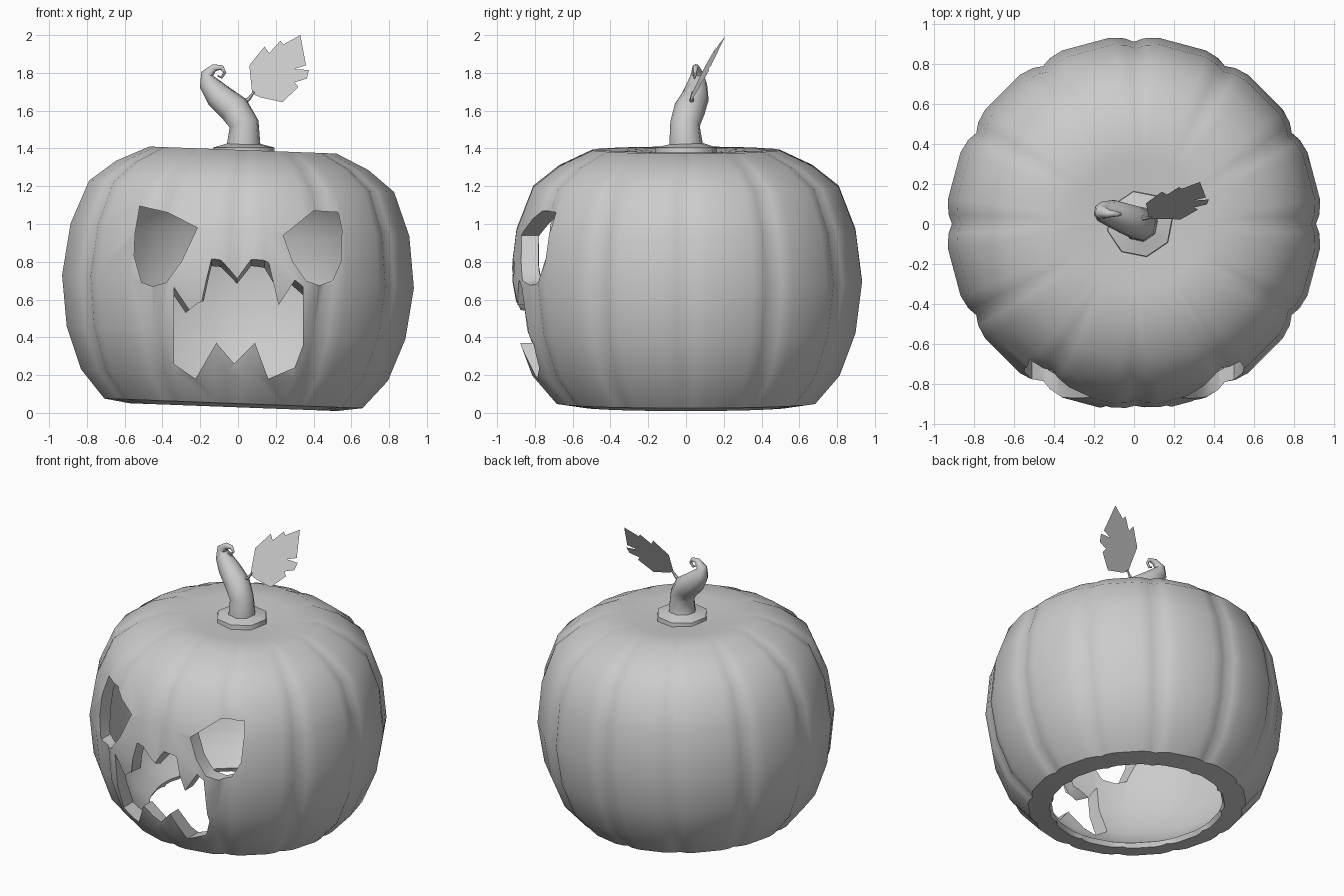
import bpy, bmesh
from math import pi, radians, cos, sin
from mathutils import Matrix, Vector

if "Cube" in bpy.data.objects:
    bpy.data.objects.remove(bpy.data.objects["Cube"])

def make(name, bm, angle=None):
    bmesh.ops.recalc_face_normals(bm, faces=bm.faces)
    me = bpy.data.meshes.new(name)
    bm.to_mesh(me)
    bm.free()
    ob = bpy.data.objects.new(name, me)
    bpy.context.collection.objects.link(ob)
    if angle:
        smooth(ob, angle)
    return ob

def activate(ob):
    bpy.ops.object.select_all(action='DESELECT')
    ob.select_set(True)
    bpy.context.view_layer.objects.active = ob

def smooth(ob, angle):
    activate(ob)
    bpy.ops.object.shade_smooth_by_angle(angle=radians(angle))

def bridge(bm, a, b):
    n = len(a)
    for i in range(n):
        bm.faces.new((a[i], a[(i + 1) % n], b[(i + 1) % n], b[i]))

def fan(bm, ring, co):
    c = bm.verts.new(co)
    for i in range(len(ring)):
        bm.faces.new((ring[i], ring[(i + 1) % len(ring)], c))

# Hollow ribbed body: 12 lobes outside, plain shell inside, open underneath
LOBE = [(0, .97), (3, .99), (7.5, 1), (22.5, 1), (27, .99)]
outer = [(.16, 1.378), (.33, 1.39), (.50, 1.392), (.675, 1.31), (.815, 1.20), (.905, .97),
         (.94, .695), (.905, .425), (.82, .20), (.69, .05), (.555, .03)]
inner = [(.54, .06), (.64, .12), (.74, .24), (.82, .44), (.85, .695),
         (.82, .94), (.73, 1.14), (.47, 1.30), (.2, 1.30)]
bm = bmesh.new()
rings = []
for k, (r, z) in enumerate(outer + inner):
    ring = []
    for lobe in range(12):
        for deg, f in LOBE:
            a = radians(lobe * 30 + deg)
            q = r * (f if k < len(outer) else 1)
            ring.append(bm.verts.new((q * cos(a), q * sin(a), z)))
    rings.append(ring)
for a, b in zip(rings, rings[1:]):
    bridge(bm, a, b)
fan(bm, rings[0], (0, 0, 1.37))
fan(bm, rings[-1], (0, 0, 1.30))
pivot = Vector((0, 0, .695))
bmesh.ops.rotate(bm, verts=bm.verts, cent=pivot, matrix=Matrix.Rotation(radians(2.15), 3, 'Y'))
body = make("pumpkin_body", bm)

# Carved eyes and toothed mouth
def cutter(name, pts, slope=0):
    bm = bmesh.new()
    loops = []
    for y in (-1.1, -.45):
        loops.append([bm.verts.new((x, y, z + (slope * (-.82 - y) if z > .6 else 0)))
                      for x, z in pts])
    bridge(bm, *loops)
    for l in loops:
        bm.faces.new(l)
    return make(name, bm)

left_eye = [(-.52, 1.095), (-.37, 1.06), (-.215, .98), (-.30, .80), (-.38, .69),
            (-.45, .67), (-.51, .69), (-.55, .83), (-.545, .95)]
right_eye = [(.53, 1.062), (.40, 1.07), (.24, .94), (.29, .80), (.36, .70),
             (.43, .675), (.50, .70), (.545, .80), (.55, .97)]
mouth = [(-.34, .645), (-.215, .58), (-.14, .775), (-.09, .765), (-.005, .67), (.07, .77),
         (.14, .765), (.215, .57), (.345, .645), (.345, .36), (.30, .24), (.16, .18),
         (.09, .37), (-.02, .26), (-.115, .37), (-.225, .18), (-.34, .26)]
for name, pts, s in (("left_eye_cut", left_eye, 0), ("right_eye_cut", right_eye, 0),
                     ("mouth_cut", mouth, .45)):
    cut = cutter(name, pts, s)
    cut.hide_render = True
    mod = body.modifiers.new(name, 'BOOLEAN')
    mod.operation, mod.solver, mod.object = 'DIFFERENCE', 'EXACT', cut
    activate(body)
    bpy.ops.object.modifier_apply(modifier=name)
    bpy.data.objects.remove(cut)
smooth(body, 40)

# Tapered tube along a path of (x, y, z, radius)
def tube(name, path, sides):
    bm = bmesh.new()
    pts = [Vector(p[:3]) for p in path]
    side = Vector((0, 1, 0))
    rings = []
    for i, p in enumerate(pts):
        t = (pts[min(i + 1, len(pts) - 1)] - pts[max(i - 1, 0)]).normalized()
        u = (side - t * side.dot(t)).normalized()
        v = t.cross(u)
        rings.append([bm.verts.new(p + path[i][3] * (u * cos(2 * pi * j / sides + .2) + v * sin(2 * pi * j / sides + .2)))
                      for j in range(sides)])
    for a, b in zip(rings, rings[1:]):
        bridge(bm, a, b)
    bm.faces.new(rings[0])
    bm.faces.new(rings[-1])
    return make(name, bm, 50)

# Curled stem with flared foot
tube("stem", [(.03, 0, 1.375, .168), (.03, 0, 1.405, .165), (.03, 0, 1.425, .09),
              (.032, -.005, 1.53, .08), (-.02, .02, 1.61, .083), (-.10, .05, 1.675, .073),
              (-.155, .06, 1.745, .053), (-.163, .058, 1.795, .034), (-.125, .052, 1.828, .02),
              (-.085, .05, 1.828, .013), (-.07, .048, 1.80, .009), (-.088, .046, 1.775, .007),
              (-.108, .045, 1.785, .004)], 8)

# Leaf stalk and flat leaf
tube("leaf_stalk", [(.03, .03, 1.64, .014), (.06, .03, 1.665, .01), (.085, .035, 1.70, .006)], 6)
leaf = [(.06, 1.84), (.14, 1.94), (.165, 1.905), (.225, 1.97), (.24, 1.95), (.33, 2.0),
        (.36, 1.84), (.295, 1.82), (.375, 1.815), (.365, 1.77), (.30, 1.75), (.32, 1.725),
        (.235, 1.645), (.12, 1.67), (.075, 1.69)]
bm = bmesh.new()
bm.faces.new([bm.verts.new((x, .02 + .5 * (z - 1.645) + .1 * (x - .2), z)) for x, z in leaf])
make("leaf", bm)
